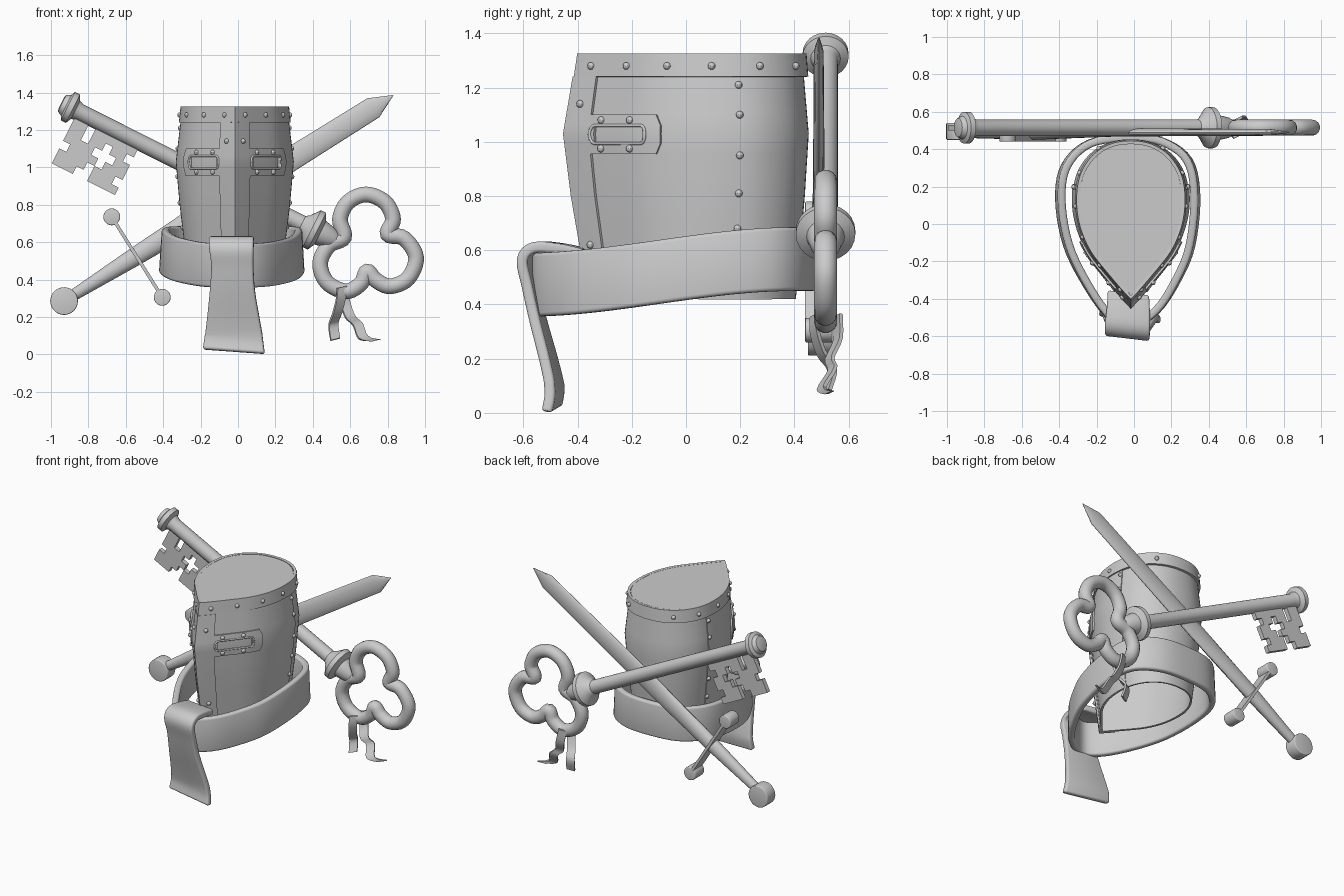
import bpy, bmesh, math
from mathutils import Vector, Matrix

if "Cube" in bpy.data.objects:
    bpy.data.objects.remove(bpy.data.objects["Cube"])

steel = bpy.data.materials.new("plain_grey")
steel.diffuse_color = (0.6, 0.6, 0.6, 1)
steel.use_nodes = True
steel.node_tree.nodes["Principled BSDF"].inputs["Base Color"].default_value = steel.diffuse_color


def mesh_object(name, verts, faces, thick=0, bevel=0):
    me = bpy.data.meshes.new(name)
    me.from_pydata([tuple(v) for v in verts], [], faces)
    bm = bmesh.new()
    bm.from_mesh(me)
    loose = [v for v in bm.verts if not v.link_faces]
    bmesh.ops.delete(bm, geom=loose, context='VERTS')
    bmesh.ops.recalc_face_normals(bm, faces=bm.faces)
    bm.to_mesh(me)
    bm.free()
    ob = bpy.data.objects.new(name, me)
    bpy.context.collection.objects.link(ob)
    me.materials.append(steel)
    if thick:
        mod = ob.modifiers.new("thickness", 'SOLIDIFY')
        mod.thickness, mod.offset = thick, 0
    if bevel:
        mod = ob.modifiers.new("round", 'BEVEL')
        mod.width, mod.segments = bevel, 3
    return ob


def grid(name, rows, closed=False, thick=0, bevel=0, keep=lambda i, j: True):
    m, n = len(rows[0]), len(rows)
    faces = [(i * m + j, i * m + j + 1, (i + 1) % n * m + j + 1, (i + 1) % n * m + j)
             for i in range(n if closed else n - 1) for j in range(m - 1) if keep(i, j)]
    return mesh_object(name, [v for r in rows for v in r], faces, thick, bevel)


def catmull(p0, p1, p2, p3, t):
    return [0.5 * (2*b + (c - a)*t + (2*a - 5*b + 4*c - d)*t*t + (3*b - a - 3*c + d)*t**3)
            for a, b, c, d in zip(p0, p1, p2, p3)]


def smooth(pts, n=5, closed=False):
    k = len(pts)
    get = (lambda i: pts[i % k]) if closed else (lambda i: pts[max(0, min(k - 1, i))])
    out = [catmull(get(i-1), get(i), get(i+1), get(i+2), j / n)
           for i in range(k if closed else k - 1) for j in range(n)]
    return out if closed else out + [list(pts[-1])]


def tube(name, pts, radius):
    cu = bpy.data.curves.new(name, 'CURVE')
    cu.dimensions, cu.bevel_depth, cu.bevel_resolution = '3D', radius, 5
    sp = cu.splines.new('POLY')
    sp.points.add(len(pts) - 1)
    for p, q in zip(sp.points, pts):
        p.co = (*q, 1)
    sp.use_cyclic_u = True
    cu.materials.append(steel)
    ob = bpy.data.objects.new(name, cu)
    bpy.context.collection.objects.link(ob)


def loft(name, origin, ang, sections, n=24):
    # elliptical sections (distance, half width, half depth) along a tilted axis
    o = Vector(origin)
    a, p = Vector((math.cos(ang), 0, math.sin(ang))), Vector((-math.sin(ang), 0, math.cos(ang)))
    verts = [o + a*s + p*(w*math.cos(k*math.tau/n)) + Vector((0, d*math.sin(k*math.tau/n), 0))
             for s, w, d in sections for k in range(n)]
    m = len(sections)
    faces = [(i*n + k, i*n + (k+1) % n, (i+1)*n + (k+1) % n, (i+1)*n + k)
             for i in range(m - 1) for k in range(n)]
    faces += [tuple(range(n)), tuple(range((m-1)*n, m*n))]
    return mesh_object(name, verts, faces)


# ---- helmet surface: teardrop outline swelled by height
HALF = [(0, -.425), (.12, -.285), (.225, -.15), (.285, -.01), (.305, .13),
        (.285, .265), (.215, .37), (.115, .43), (0, .447)]
EXT = [(-.12, -.565)] + HALF + [(-.115, .43), (-.2, .37)]
SWELL = [(.40, .78), (.62, .865), (.8, .935), (1.03, 1), (1.24, .92), (1.33, .89)]


def swell(z):
    for (a, s), (b, t) in zip(SWELL, SWELL[1:]):
        if z <= b:
            return s + (t - s) * (z - a) / (b - a)
    return SWELL[-1][1]


def helm(u, z, off=0):
    i = min(int(abs(u)), 7)
    x, y = catmull(*EXT[i:i + 4], abs(u) - i)
    s = swell(z)
    f = 1 + off / .33
    sy = s if y < 0 else (1 + s) / 2
    return Vector((math.copysign(x, u) * s * f - .017, .03 + (y * sy - .03) * f, z))


def u_at(y):
    lo, hi = 0, 8
    for _ in range(30):
        mid = (lo + hi) / 2
        lo, hi = (mid, hi) if helm(mid, 1.03).y < y else (lo, mid)
    return lo


ring = [i / 4 for i in range(-32, 32)]
zs = [.42, .52, .62, .71, .8, .88, .955, 1.03, 1.1, 1.17, 1.24]
grid("helmet_body", [[helm(u, z) for z in zs + [1.315]] for u in ring], True, .012)
mesh_object("helmet_top", [helm(u, 1.318) for u in ring], [tuple(range(len(ring)))], .01)
grid("top_band", [[helm(u, z, .011) for z in (1.24, 1.325)] for u in ring], True, .018)
us = u_at(.21)
grid("front_shell", [[helm(us * i / 24, z, .007) for z in zs] for i in range(-24, 25)], False, .008)

# cross-shaped face plate with eye slots
pu = [0, .3, .62, .75, 1, 1.25, 1.5, 1.75, 2, 2.25, 2.45]
pu = [-u for u in pu[:0:-1]] + pu
pz = [.42, .62, .8, .955, .995, 1.03, 1.06, 1.10, 1.17, 1.24]


def plate_cell(i, j):
    u, z = abs(pu[i] + pu[i+1]) / 2, (pz[j] + pz[j+1]) / 2
    slot = .75 < u < 2 and .995 < z < 1.06
    return u < .62 or (.955 < z < 1.10 and not slot)


def plate_u(u, z):
    return math.copysign(2.33, u) if abs(u) > 2.4 and z in (.955, 1.10) else u


grid("face_plate", [[helm(plate_u(u, z), z, .016) for z in pz] for u in pu], False, .014,
     keep=plate_cell)
for side in (1, -1):
    rim = [(1.37 + .6 * c + .1 * math.cos(a), 1.0275 + .033 * math.sin(a))
           for c, a0 in ((1, -90), (-1, 90)) for a in [math.radians(a0 + k * 30) for k in range(7)]]
    tube("eye_slot_rim", [helm(side * u, z, .024) for u, z in rim], .006)

# rivets
bm = bmesh.new()
spots = [(u_at(y), 1.28, .022) for y in (-.36, -.225, -.07, .095, .27, .40)]
spots += [(.35, z, .026) for z in (1.14, .62)]
spots += [(u_at(y), z, .024) for y in (-.295, -.195) for z in (1.08, .975)]
spots += [(u_at(.195), z, .012) for z in (1.21, 1.10, .95, .81, .68)]
for u, z, off in spots:
    for side in (1, -1):
        bmesh.ops.create_uvsphere(bm, u_segments=10, v_segments=6, radius=.014,
                                  matrix=Matrix.Translation(helm(side * u, z, off)))
rivets = mesh_object("rivets", [], [])
bm.to_mesh(rivets.data)
bm.free()

# ---- belt ring, rising towards the back
path = smooth([(-.03, .46), (-.235, .43), (-.36, .31), (-.39, .13), (-.35, -.11), (-.25, -.32),
               (-.13, -.49), (-.02, -.545), (.12, -.46), (.23, -.29), (.30, -.11), (.325, .15),
               (.285, .34), (.15, .44)], 5, True)


def rise(y):
    t = max(0, min(1, (y + .6) / 1.0))
    return .355 + .095 * t * t * (3 - 2 * t)


grid("belt", [[(x * (1.03 - .04 * k), y, rise(y) + .235 * k) for k in (0, .5, 1)]
              for x, y in path], True, .042, .014)

# belt tail folded over the front
tail = smooth([(-.03, -.37, .585, .11), (-.03, -.46, .605, .115), (-.035, -.55, .61, .12),
               (-.035, -.592, .565, .118), (-.03, -.575, .47, .112), (-.03, -.545, .34, .12),
               (-.025, -.505, .19, .14), (-.022, -.485, .09, .155), (-.022, -.495, .015, .165)], 4)
grid("belt_tail", [[(x + w * k, y - .12 * w * k, z - (.012 * k if z < .1 else 0))
                    for k in (-1, 0, 1)] for x, y, z, w in tail], False, .04, .012)

# ---- sword
A = math.atan2(1.10, 1.76)
loft("sword", (-.93, .49, .285), A,
     [(.04, .03, .03), (.45, .05, .04), (.75, .06, .03), (1.0, .067, .022),
      (1.95, .06, .018), (2.075, .002, .002)], 16)


def disc(name, x, z, r, y0, y1):
    ring = [(x + r * math.cos(k * math.tau / 28), z + r * math.sin(k * math.tau / 28)) for k in range(28)]
    verts = [(a, y, b) for y in (y0, y1) for a, b in ring]
    faces = [(k, (k+1) % 28, 28 + (k+1) % 28, 28 + k) for k in range(28)]
    mesh_object(name, verts, faces + [tuple(range(28)), tuple(range(28, 56))], bevel=.006)


disc("pommel", -.93, .285, .074, .45, .54)
for x, z in ((-.675, .735), (-.405, .305)):
    disc("guard_end", x, z, .045, .44, .54)
grid("guard_bar", [[(x, y, z) for y in (.44, .54)] for x, z in ((-.675, .735), (-.405, .305))],
     False, .018)

# ---- key
K = math.atan2(-.68, 1.355)
key0 = (-.945, .515, 1.345)
prof = [(0, .03), (.005, .05), (.03, .062), (.04, .085), (.07, .085), (.085, .055), (.11, .045),
        (1.44, .045), (1.46, .06), (1.50, .11), (1.53, .11), (1.55, .07), (1.62, .055), (1.66, .03)]
loft("key_shaft", key0, K, [(s, r, r) for s, r in prof])

# toothed bit cut out of a cell pattern
mask = ["XX.XXXXXX", "XX.XX.XX.", "XXXX...XX", ".XXXX.XXX", "XXXX.XXX.", "XXX..XXXX"]
ax, dn = Vector((math.cos(K), 0, math.sin(K))), Vector((math.sin(K), 0, -math.cos(K)))
grid("key_bit", [[Vector(key0) + ax * (.10 + .042 * j) + dn * (.042 + .045 * i) for j in range(10)]
                 for i in range(7)], False, .03, keep=lambda i, j: mask[i][j] == "X")

# trefoil bow
bow = smooth([(.685, .855), (.786, .813), (.829, .722), (.80, .642), (.888, .62), (.952, .519),
              (.909, .406), (.813, .364), (.738, .396), (.69, .444), (.658, .38), (.578, .337),
              (.476, .385), (.439, .487), (.487, .583), (.567, .626), (.545, .722), (.588, .813)],
             6, True)
tube("key_bow", [(x, .515, z) for x, z in bow], .043)

# ribbons tied to the bow
for pts in ([(.555, .475, .36), (.55, .475, .30), (.53, .50, .22), (.51, .54, .16), (.52, .52, .08)],
            [(.555, .56, .36), (.575, .56, .27), (.60, .53, .20), (.64, .54, .16),
             (.67, .50, .09), (.74, .53, .075)]):
    grid("ribbon", [[(x + k * .024, y + k * .012, z + k * .006) for k in (-1, 1)]
                    for x, y, z in smooth(pts, 4)], False, .014)

# apply modifiers, then smooth shading with crisp edges
bpy.ops.object.select_all(action='SELECT')
bpy.context.view_layer.objects.active = rivets
bpy.ops.object.convert(target='MESH')
bpy.ops.object.shade_smooth_by_angle(angle=math.radians(32))
